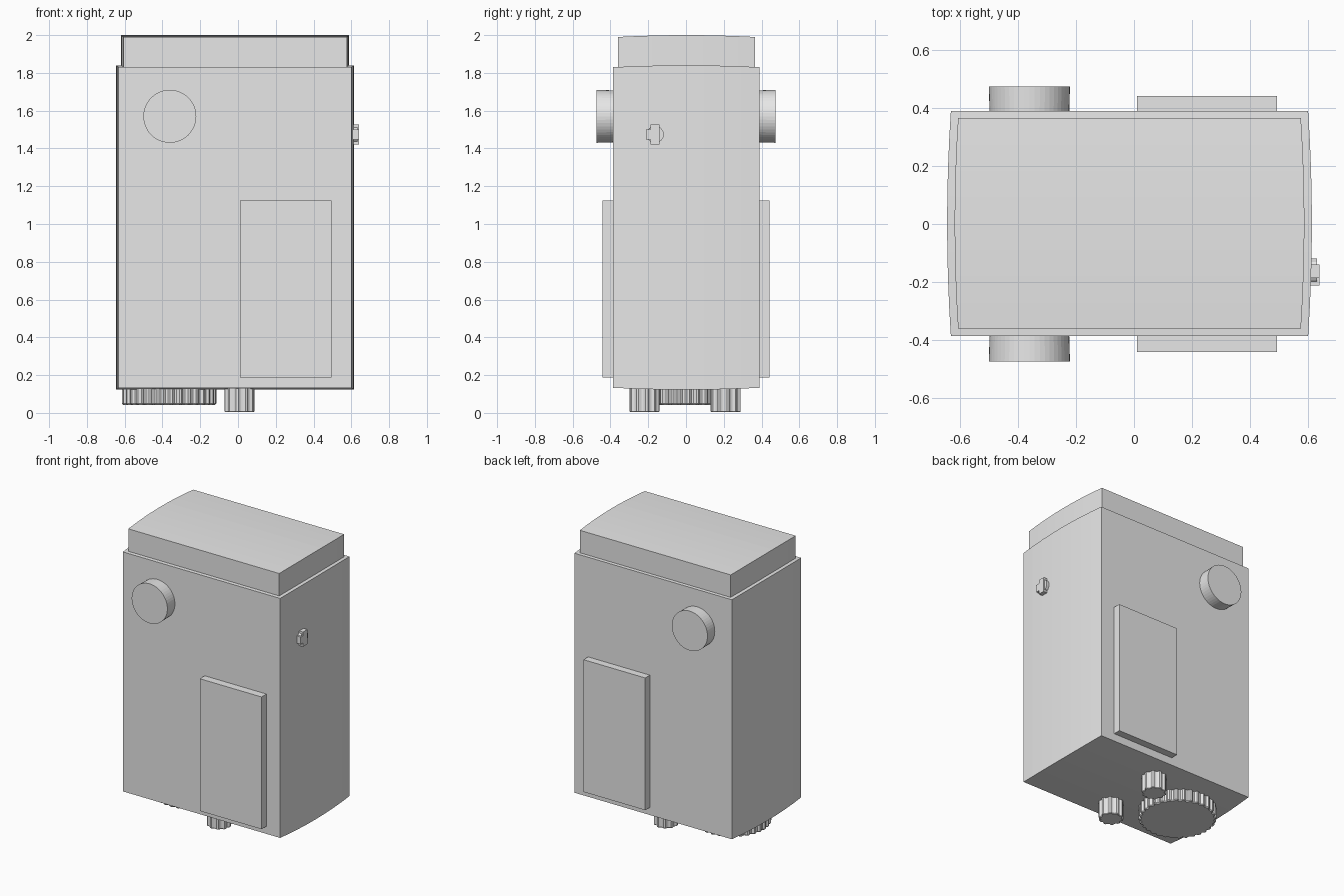
import bpy, bmesh
from math import cos, sin, pi

cube = bpy.data.objects.get("Cube")
if cube:
    bpy.data.objects.remove(cube)

grey = bpy.data.materials.new("plain grey")
grey.use_nodes = True
COLOUR = (0.8, 0.8, 0.8, 1)
grey.diffuse_color = COLOUR
grey.node_tree.nodes["Principled BSDF"].inputs["Base Color"].default_value = COLOUR


def finish(name, bm):
    bmesh.ops.recalc_face_normals(bm, faces=bm.faces)
    mesh = bpy.data.meshes.new(name)
    bm.to_mesh(mesh)
    bm.free()
    mesh.materials.append(grey)
    obj = bpy.data.objects.new(name, mesh)
    bpy.context.collection.objects.link(obj)
    return obj


def loft(name, rings):
    """Join equal-length rings of points and cap both ends."""
    bm = bmesh.new()
    loops = [[bm.verts.new(p) for p in ring] for ring in rings]
    for a, b in zip(loops, loops[1:]):
        for i in range(len(a)):
            j = (i + 1) % len(a)
            bm.faces.new((a[i], a[j], b[j], b[i]))
    bm.faces.new(loops[0])
    bm.faces.new(loops[-1])
    return finish(name, bm)


def bowed_case(name, x0, x1, y0, y1, z0, z1, bow_x, bow_z, steps=8):
    """Box running along y whose other four sides swell at the middle."""
    rings = []
    for i in range(steps + 1):
        t = i / steps
        swell = 1 - (2 * t - 1) ** 2
        y, dx, dz = y0 + (y1 - y0) * t, bow_x * swell, bow_z * swell
        rings.append([(x0 - dx, y, z0 - dz), (x1 + dx, y, z0 - dz),
                      (x1 + dx, y, z1 + dz), (x0 - dx, y, z1 + dz)])
    return loft(name, rings)


def box(name, x0, x1, y0, y1, z0, z1):
    return bowed_case(name, x0, x1, y0, y1, z0, z1, 0, 0, 1)


def knurled_knob(name, x, y, radius, z0, z1, teeth, depth, chamfer):
    """Upright knob with square-cut grip ridges and a chamfered lower rim."""
    def ring(z, shrink):
        points = []
        for i in range(teeth * 4):
            r = radius - shrink - (depth if i % 4 > 1 else 0)
            a = 2 * pi * (i + 0.5) / (teeth * 4)
            points.append((x + r * cos(a), y + r * sin(a), z))
        return points
    return loft(name, [ring(z0, chamfer), ring(z0 + chamfer, 0), ring(z1, 0)])


# Main case and the narrower cover on top
bowed_case("body", -0.632, 0.601, -0.387, 0.39, 0.133, 1.83, 0.013, 0.010)
bowed_case("top_cover", -0.607, 0.576, -0.361, 0.366, 1.80, 1.99, 0.012, 0.010)

# Round dial and raised panel on both faces
for side, sign in (("front", -1), ("back", 1)):
    rings = []
    for depth, r in ((0.37, 0.137), (0.475, 0.14)):
        rings.append([(-0.361 + r * cos(2 * pi * i / 48), sign * depth,
                       1.57 + r * sin(2 * pi * i / 48)) for i in range(48)])
    loft(side + "_dial", rings)
    y0, y1 = sorted((sign * 0.37, sign * 0.442))
    box(side + "_panel", 0.01, 0.494, y0, y1, 0.187, 1.124)

# Underside: large wheel and two small feet
knurled_knob("bottom_wheel", -0.365, 0, 0.25, 0.043, 0.15, 32, 0.012, 0.006)
for side, y in (("front", -0.22), ("back", 0.21)):
    knurled_knob(side + "_foot", 0.008, y, 0.08, 0.004, 0.15, 10, 0.010, 0.004)

# Small catch on the left side
catch_y, catch_z = -0.163, 1.474
loft("catch_hub", [[(x, catch_y + 0.046 * cos(pi * (i + 0.5) / 6),
                     catch_z + 0.046 * sin(pi * (i + 0.5) / 6)) for i in range(12)]
                   for x in (0.59, 0.632)])
box("catch_bar", 0.59, 0.641, -0.213, -0.15, 1.448, 1.5)
box("catch_post", 0.59, 0.641, -0.187, -0.139, 1.422, 1.526)
